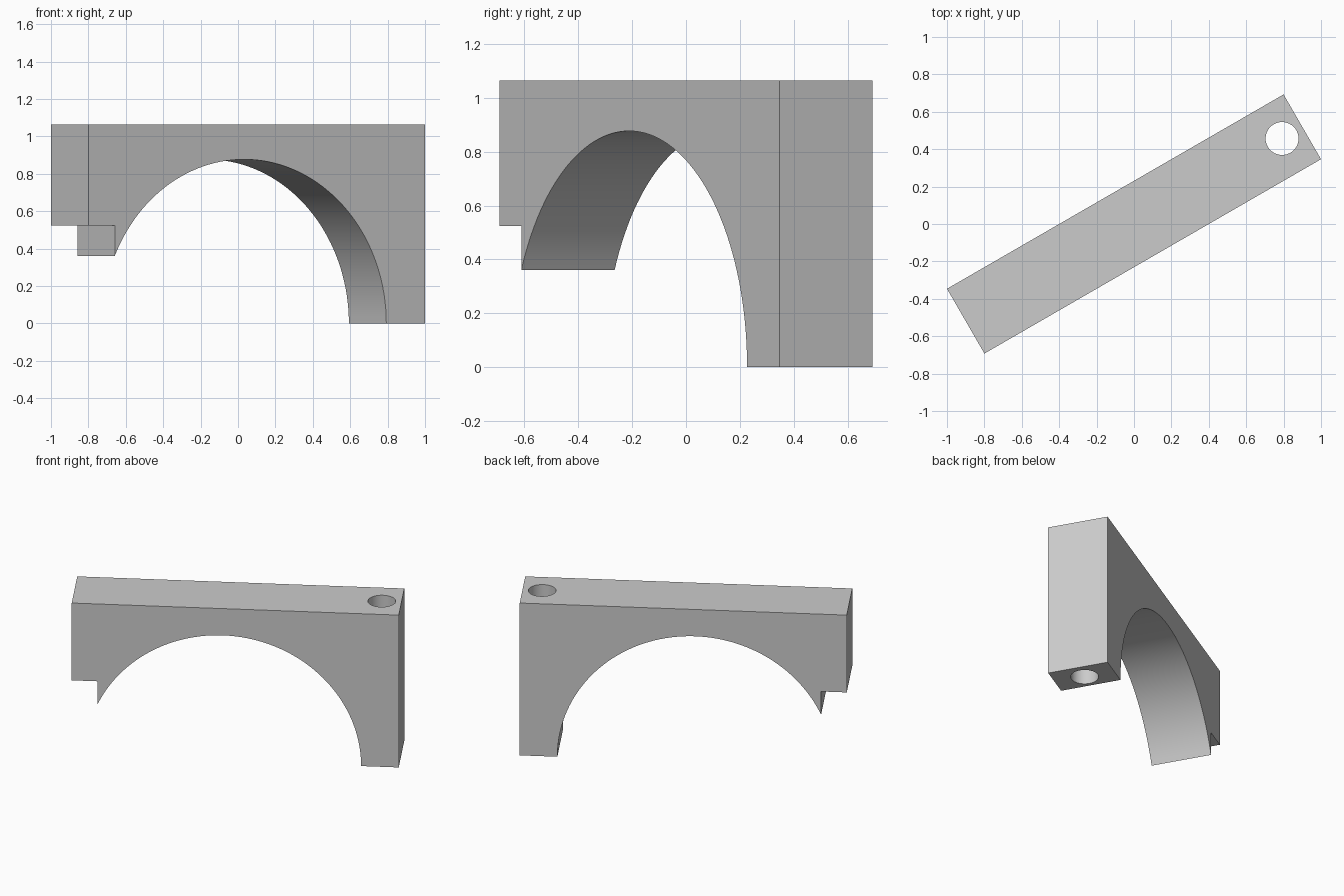
import bpy, bmesh, math
from mathutils import Matrix

cube = bpy.data.objects.get("Cube")
if cube:
    bpy.data.objects.remove(cube, do_unlink=True)

HALF_LENGTH, WIDTH, HEIGHT = 1.039, 0.4, 1.064
ARCH_CENTRE, ARCH_RADIUS = -0.077, 0.877
STEP_X, STEP_Z = -0.876, 0.524
HOLE_X, HOLE_RADIUS = 0.914, 0.088
TURN = Matrix.Rotation(math.radians(30), 4, "Z")

grey = bpy.data.materials.new("plain grey")
grey.use_nodes = True
colour = (0.6, 0.6, 0.6, 1)
grey.diffuse_color = colour
grey.node_tree.nodes["Principled BSDF"].inputs["Base Color"].default_value = colour


def make_object(name, bm):
    bmesh.ops.recalc_face_normals(bm, faces=bm.faces)
    mesh = bpy.data.meshes.new(name)
    bm.to_mesh(mesh)
    bm.free()
    mesh.materials.append(grey)
    obj = bpy.data.objects.new(name, mesh)
    bpy.context.collection.objects.link(obj)
    return obj


# Arch side profile: straight outline, then the arc from the leg to the stepped tip
profile = [(STEP_X, STEP_Z), (-HALF_LENGTH, STEP_Z), (-HALF_LENGTH, HEIGHT),
           (HALF_LENGTH, HEIGHT), (HALF_LENGTH, 0)]
end_angle = math.acos((STEP_X - ARCH_CENTRE) / ARCH_RADIUS)
SEGMENTS = 64
for i in range(SEGMENTS + 1):
    a = end_angle * i / SEGMENTS
    profile.append((ARCH_CENTRE + ARCH_RADIUS * math.cos(a), ARCH_RADIUS * math.sin(a)))

bm = bmesh.new()
face = bm.faces.new([bm.verts.new((x, -WIDTH / 2, z)) for x, z in profile])
ext = bmesh.ops.extrude_face_region(bm, geom=[face], use_keep_orig=True)
moved = [g for g in ext["geom"] if isinstance(g, bmesh.types.BMVert)]
bmesh.ops.translate(bm, verts=moved, vec=(0, WIDTH, 0))
bm.transform(TURN)
arch = make_object("arch_block", bm)

# Vertical hole through the leg
bm = bmesh.new()
bmesh.ops.create_cone(bm, cap_ends=True, segments=64, radius1=HOLE_RADIUS,
                      radius2=HOLE_RADIUS, depth=HEIGHT * 1.5,
                      matrix=TURN @ Matrix.Translation((HOLE_X, 0, HEIGHT / 2)))
cutter = make_object("hole_cutter", bm)
cutter.hide_render = True

hole = arch.modifiers.new("leg hole", "BOOLEAN")
hole.operation = "DIFFERENCE"
hole.solver = "EXACT"
hole.object = cutter

bpy.ops.object.select_all(action="DESELECT")
arch.select_set(True)
bpy.context.view_layer.objects.active = arch
bpy.ops.object.modifier_apply(modifier=hole.name)
bpy.data.objects.remove(cutter, do_unlink=True)
bpy.ops.object.shade_smooth_by_angle(angle=math.radians(30))
